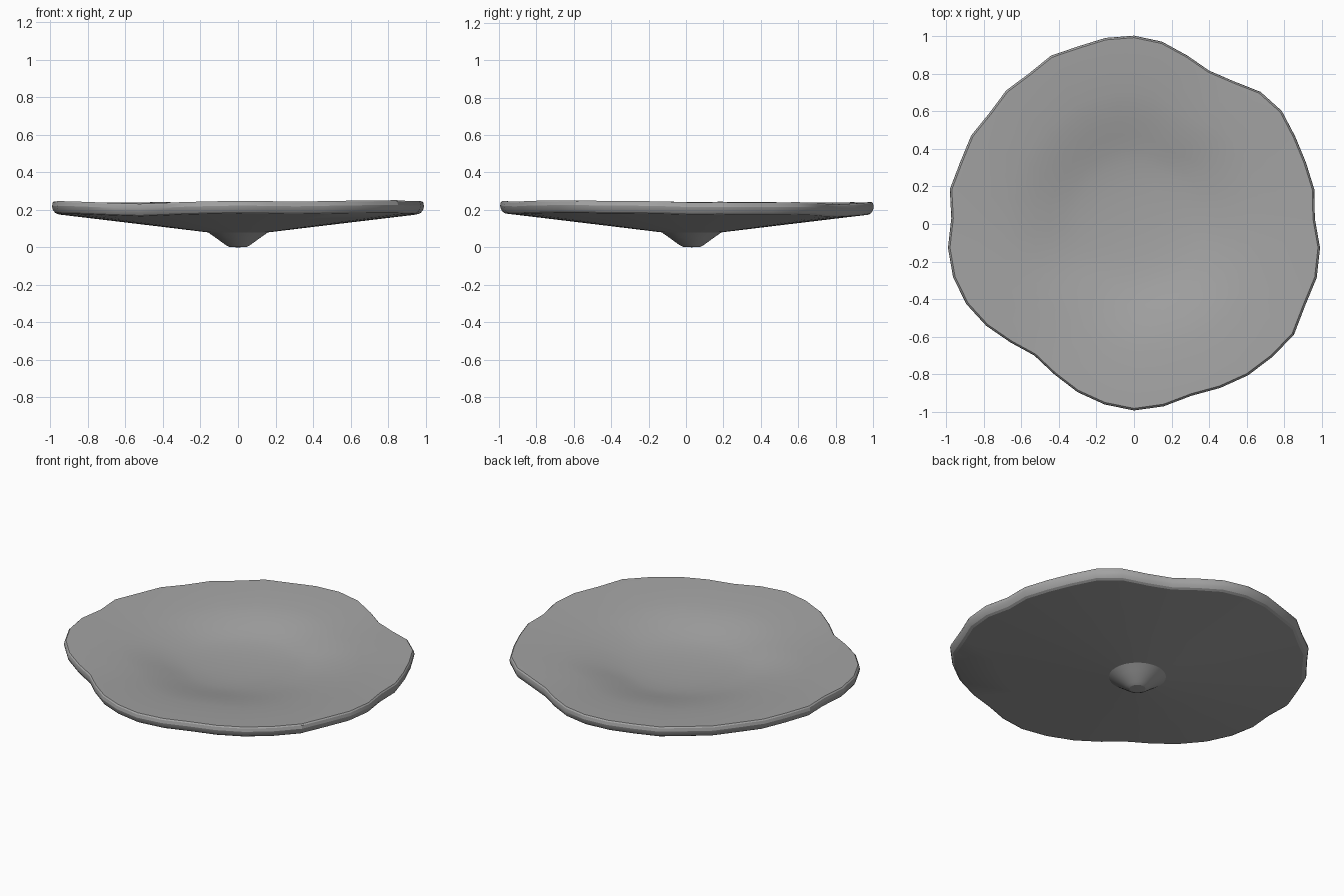
import bpy
import bmesh
from math import cos, sin, pi

cube = bpy.data.objects.get("Cube")
if cube:
    bpy.data.objects.remove(cube, do_unlink=True)

# Wavy outline: radius in percent at equal angles, counterclockwise from the back
OUTLINE = [97, 97, 96, 97, 95, 96, 95, 97, 97, 99,
           97, 100, 101, 100, 97, 93, 90, 93, 97, 100,
           102, 101, 99, 101, 103, 104, 105, 102, 102, 100,
           96, 97, 96, 96, 97, 95, 90, 88, 91, 95]
CENTRE_Y = 0.03
RIM_SLOPE = 0.13

# Profiles as (radius, height), ordered from the bottom axis to the top axis
STEM = [(0.045, 0.002), (0.065, 0.012), (0.12, 0.052), (0.16, 0.08)]
UNDERSIDE = [(0.17, 0.081), (0.45, 0.115), (0.75, 0.151), (0.975, 0.178)]
RIM = [(0.989, 0.186), (1.0, 0.202), (1.004, 0.22), (1.0, 0.238), (0.993, 0.245)]
BOWL = [(0.97, 0.244), (0.82, 0.233), (0.7, 0.223), (0.62, 0.212), (0.54, 0.197),
        (0.46, 0.18), (0.38, 0.163), (0.3, 0.151), (0.2, 0.143), (0.1, 0.139)]


def make_material(name, value):
    mat = bpy.data.materials.new(name)
    mat.use_nodes = True
    color = (value, value, value, 1)
    mat.diffuse_color = color
    mat.node_tree.nodes["Principled BSDF"].inputs["Base Color"].default_value = color
    return mat


def make_ring(bm, radius, height):
    """One ring: round near the axis, following the wavy outline further out."""
    blend = min(1, max(0, (radius - 0.16) / 0.3))
    verts = []
    for i, percent in enumerate(OUTLINE):
        wave = percent / 100 - 1
        r = radius * (1 + wave * blend)
        z = height + RIM_SLOPE * (r - radius)
        angle = pi / 2 + 2 * pi * i / len(OUTLINE)
        verts.append(bm.verts.new((r * cos(angle), CENTRE_Y + r * sin(angle), z)))
    return verts


def build_dish(name, material):
    bm = bmesh.new()
    rings = [make_ring(bm, r, z) for r, z in STEM + UNDERSIDE + RIM + BOWL]
    count = len(OUTLINE)
    # Skin between neighbouring rings
    for low, high in zip(rings, rings[1:]):
        for i in range(count):
            j = (i + 1) % count
            bm.faces.new((low[i], low[j], high[j], high[i]))
    # Fans closing the stem tip and the bowl centre
    for ring, height in ((rings[0], 0), (rings[-1], 0.138)):
        tip = bm.verts.new((0, CENTRE_Y, height))
        for i in range(count):
            bm.faces.new((ring[i], ring[(i + 1) % count], tip))
    bmesh.ops.recalc_face_normals(bm, faces=bm.faces)
    mesh = bpy.data.meshes.new(name)
    bm.to_mesh(mesh)
    bm.free()
    mesh.materials.append(material)
    obj = bpy.data.objects.new(name, mesh)
    bpy.context.collection.objects.link(obj)
    return obj


# Wavy dish with a short tapered stem; stem joint and rim edges stay crisp
dish = build_dish("wavy_dish", make_material("mid grey", 0.37))
bpy.ops.object.select_all(action="DESELECT")
dish.select_set(True)
bpy.context.view_layer.objects.active = dish
bpy.ops.object.shade_smooth_by_angle(angle=pi / 8)
